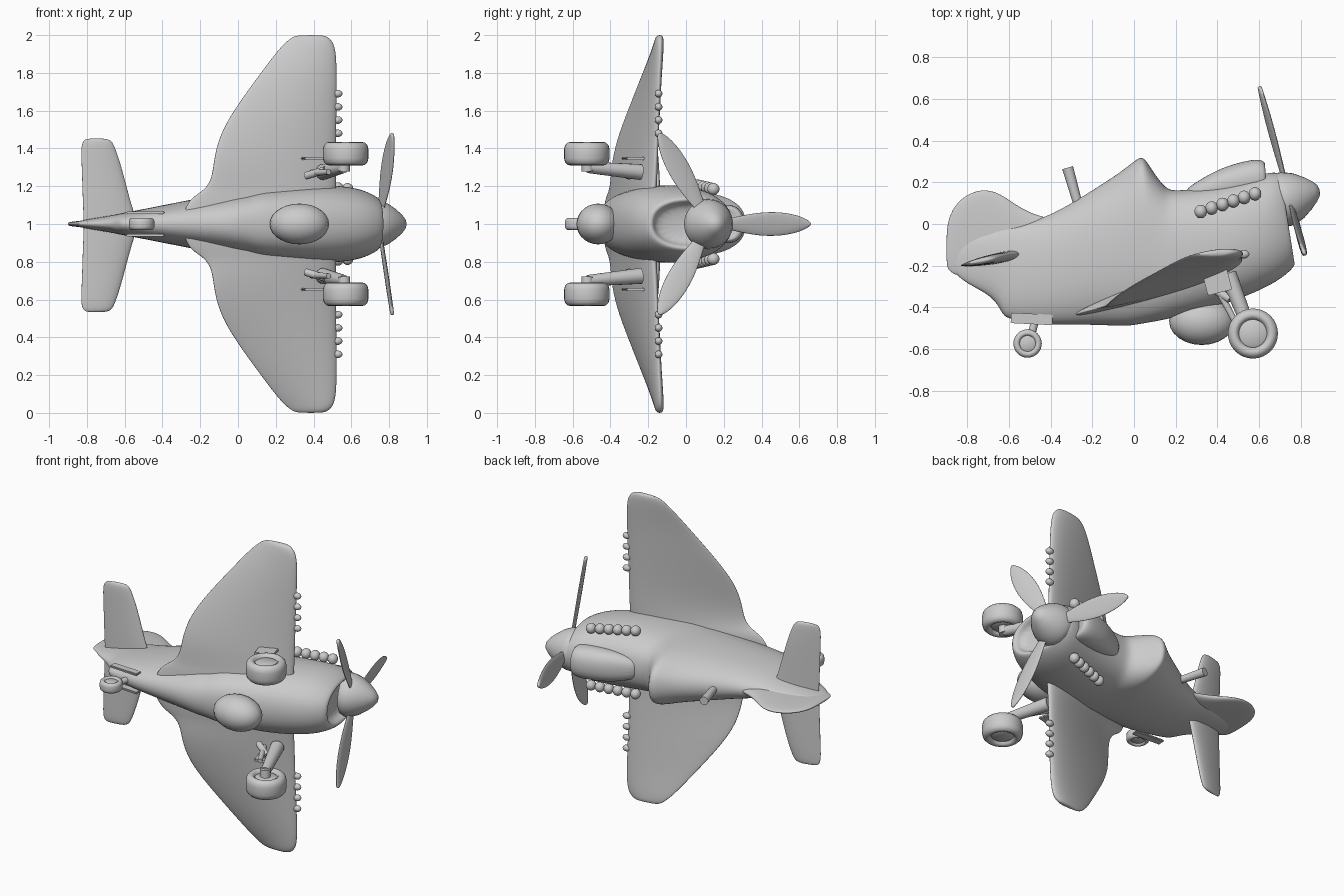
import bpy, bmesh, math
from mathutils import Vector, Matrix

if "Cube" in bpy.data.objects:
    bpy.data.objects.remove(bpy.data.objects["Cube"])

grey = bpy.data.materials.new("plain_grey")
grey.use_nodes = True
COLOUR = (0.6, 0.6, 0.6, 1)
grey.diffuse_color = COLOUR
grey.node_tree.nodes["Principled BSDF"].inputs["Base Color"].default_value = COLOUR


def finish(name, bm, subdiv=0, angle=40):
    bmesh.ops.recalc_face_normals(bm, faces=bm.faces)
    mesh = bpy.data.meshes.new(name)
    bm.to_mesh(mesh)
    bm.free()
    mesh.materials.append(grey)
    ob = bpy.data.objects.new(name, mesh)
    bpy.context.collection.objects.link(ob)
    if subdiv:
        mod = ob.modifiers.new("smooth", "SUBSURF")
        mod.levels = mod.render_levels = subdiv
    bpy.ops.object.select_all(action="DESELECT")
    ob.select_set(True)
    bpy.context.view_layer.objects.active = ob
    if subdiv:
        bpy.ops.object.shade_smooth()
    else:
        bpy.ops.object.shade_smooth_by_angle(angle=math.radians(angle))
    return ob


def loft(name, rings, subdiv=2):
    bm = bmesh.new()
    loops = [[bm.verts.new(p) for p in ring] for ring in rings]
    n = len(loops[0])
    for a, b in zip(loops, loops[1:]):
        for i in range(n):
            j = (i + 1) % n
            bm.faces.new((a[i], a[j], b[j], b[i]))
    bm.faces.new(loops[0])
    bm.faces.new(loops[-1])
    return finish(name, bm, subdiv)


def body_ring(xb, yb, xt, yt, w, power=2.3, n=20):
    """Upright rounded section leaning from (xb, yb) to (xt, yt)."""
    ring = []
    for i in range(n):
        a = math.tau * i / n
        c, s = math.cos(a), math.sin(a)
        u = math.copysign(abs(c) ** (2 / power), c)
        t = 0.5 + 0.5 * math.copysign(abs(s) ** (2 / power), s)
        ring.append((xb + (xt - xb) * t, yb + (yt - yb) * t, 1 + w * u))
    return ring


def wing_ring(z, lead, trail, thick, n=14):
    """Aerofoil section between leading and trailing (x, y) points."""
    le, te = Vector(lead), Vector(trail)
    d = te - le
    normal = Vector((d.y, -d.x)).normalized()
    ring = []
    for i in range(n):
        a = math.tau * i / n
        t = 0.5 - 0.5 * math.cos(a)
        p = le + d * t + normal * thick * math.sin(a) * (1.2 - 0.7 * t)
        ring.append((p.x, p.y, z))
    return ring


def sphere(name, pos, size):
    bm = bmesh.new()
    bmesh.ops.create_uvsphere(bm, u_segments=24, v_segments=14, radius=1)
    bmesh.ops.transform(bm, matrix=Matrix.Translation(pos) @ Matrix.Diagonal((*size, 1)), verts=bm.verts)
    return finish(name, bm, angle=60)


def rod(name, a, b, r1, r2):
    a, b = Vector(a), Vector(b)
    bm = bmesh.new()
    bmesh.ops.create_cone(bm, cap_ends=True, segments=16, radius1=r1, radius2=r2, depth=(b - a).length)
    rot = (b - a).to_track_quat("Z", "Y").to_matrix().to_4x4()
    bmesh.ops.transform(bm, matrix=Matrix.Translation((a + b) / 2) @ rot, verts=bm.verts)
    return finish(name, bm)


def turned(name, profile, matrix, steps=32):
    """Profile of (radius, height) spun about its own z axis."""
    bm = bmesh.new()
    vs = [bm.verts.new((r, 0, h)) for r, h in profile]
    es = [bm.edges.new(e) for e in zip(vs, vs[1:])]
    bmesh.ops.spin(bm, geom=vs + es, axis=(0, 0, 1), cent=(0, 0, 0), angle=math.tau, steps=steps)
    bmesh.ops.remove_doubles(bm, verts=bm.verts, dist=0.0005)
    bm.transform(matrix)
    return finish(name, bm, angle=50)


def plate(name, pos, size, tilt):
    bm = bmesh.new()
    bmesh.ops.create_cube(bm, size=1)
    m = Matrix.Translation(pos) @ Matrix.Rotation(tilt, 4, "Z") @ Matrix.Diagonal((*size, 1))
    bmesh.ops.transform(bm, matrix=m, verts=bm.verts)
    bmesh.ops.bevel(bm, geom=bm.edges[:], offset=0.004, segments=2, affect="EDGES")
    return finish(name, bm)


def wheel(name, pos, r, h):
    half = [(0, .75), (.5, .75), (.56, .66), (.62, .9), (.72, 1), (.85, .95), (.96, .72), (1, .4)]
    prof = half + [(a, -b) for a, b in reversed(half)]
    turned(name, [(a * r, b * h) for a, b in prof], Matrix.Translation(pos))


# Fuselage with the cockpit step and the open, sloping chin intake
loft("fuselage", [body_ring(*s) for s in (
    (-.88, -.22, -.88, -.12, .008), (-.8, -.29, -.8, -.06, .025), (-.67, -.35, -.68, -.03, .045),
    (-.63, -.44, -.64, -.01, .055), (-.6, -.46, -.55, .0, .065), (-.4, -.49, -.4, .04, .1),
    (-.2, -.485, -.2, .165, .14), (-.06, -.495, -.06, .255, .165), (.0, -.49, .01, .315, .175, 2.5),
    (.05, -.48, .045, .33, .18, 2.6), (.08, -.475, .075, .28, .185, 2.6), (.13, -.465, .15, .17, .19, 2.6),
    (.2, -.45, .2, .16, .195, 2.5), (.4, -.4, .4, .185, .21, 2.4), (.55, -.345, .55, .225, .205),
    (.68, -.285, .64, .25, .185), (.76, -.22, .69, .25, .15), (.775, -.19, .705, .24, .135),
    (.76, -.17, .7, .23, .115), (.7, -.16, .65, .2, .1))])

# Raised scoop over the nose
loft("nose_scoop", [body_ring(*s) for s in (
    (.24, .1, .24, .165, .05), (.32, .1, .32, .215, .08), (.42, .1, .42, .272, .1),
    (.55, .12, .55, .308, .105), (.62, .13, .61, .312, .1), (.64, .15, .635, .29, .085),
    (.62, .16, .62, .26, .06))])

# Tail fin
loft("tail_fin", [body_ring(*s) for s in (
    (-.9, -.2, -.9, -.04, .007), (-.885, -.23, -.885, .05, .012), (-.83, -.26, -.83, .13, .018),
    (-.73, -.25, -.73, .175, .02), (-.64, -.25, -.64, .15, .025), (-.55, -.2, -.55, .08, .03),
    (-.45, -.2, -.45, .035, .03), (-.38, -.15, -.38, .03, .02))])

# Main wing, mirrored across the centre line
half_wing = [
    (.0, (.53, -.17), (-.32, -.45), .06), (.13, (.53, -.17), (-.28, -.43), .06),
    (.17, (.53, -.165), (-.2, -.41), .055), (.23, (.53, -.16), (-.15, -.4), .05),
    (.33, (.53, -.155), (-.14, -.395), .045), (.47, (.53, -.15), (-.11, -.36), .042),
    (.62, (.53, -.145), (-.02, -.3), .04), (.78, (.53, -.14), (.1, -.235), .036),
    (.9, (.525, -.135), (.19, -.185), .032), (.96, (.51, -.135), (.245, -.16), .028),
    (.99, (.48, -.135), (.285, -.15), .022), (1.0, (.45, -.135), (.32, -.145), .01)]
stations = [(-s, *rest) for s, *rest in reversed(half_wing[1:])] + half_wing
loft("main_wing", [wing_ring(1 + s, *rest) for s, *rest in stations])

# Tailplane
half_tail = [(.0, (-.52, -.135), (-.82, -.2), .03), (.1, (-.56, -.145), (-.825, -.2), .028),
             (.3, (-.61, -.15), (-.83, -.2), .024), (.42, (-.65, -.16), (-.835, -.2), .02),
             (.45, (-.67, -.165), (-.82, -.195), .015), (.46, (-.7, -.17), (-.8, -.19), .006)]
stations = [(-s, *rest) for s, *rest in reversed(half_tail[1:])] + half_tail
loft("tailplane", [wing_ring(1 + s - .007, *rest) for s, *rest in stations])

# Spinner and three blades on a thrust line tilted upwards
axis = Vector((.965, .26, 0))
hub = Vector((.745, .125, 1))
prop = Matrix.Translation(hub) @ axis.to_track_quat("Z", "Y").to_matrix().to_4x4()
turned("spinner", [(0, -.06), (.12, -.06), (.132, -.03), (.128, .0), (.11, .045), (.08, .09),
                   (.05, .125), (.025, .145), (0, .15)], prop)
up = axis.cross(Vector((0, 0, 1))).normalized()
up = up if up.y > 0 else -up
for k in range(3):
    turn = Matrix.Rotation(k * math.tau / 3, 3, axis)
    span = turn @ up
    chord = Matrix.Rotation(math.radians(12), 3, span) @ span.cross(axis)
    thin = span.cross(chord)
    rings = []
    for r, w in ((.05, .025), (.12, .035), (.2, .055), (.3, .07), (.4, .068), (.49, .048), (.54, .022), (.555, .006)):
        rings.append([hub + span * r + chord * w * math.cos(a) + thin * .011 * math.sin(a)
                      for a in (math.tau * i / 10 for i in range(10))])
    loft(f"propeller_blade_{k + 1}", rings)

# Belly tank and aerial mast
sphere("belly_tank", (.325, -.465, 1), (.157, .115, .108))
rod("aerial_mast", (-.27, .1, 1), (-.318, .27, 1), .022, .027)

for side, s in (("left", 1), ("right", -1)):
    # Exhaust stubs and wing guns
    for i in range(6):
        t = i / 5
        sphere(f"{side}_exhaust_{i + 1}", (.32 + .26 * t, .06 + .085 * t, 1 + s * (.205 - .02 * t)), (.03, .032, .032))
    for i in range(4):
        sphere(f"{side}_wing_gun_{i + 1}", (.527, -.145, 1 + s * (.48 + .07 * i)), (.026, .02, .02))
    # Main landing gear
    wheel(f"{side}_main_wheel", (.57, -.525, 1 + s * .372), .12, .062)
    rod(f"{side}_gear_leg", (.45, -.24, 1 + s * .275), (.56, -.52, 1 + s * .3), .042, .03)
    rod(f"{side}_axle", (.56, -.52, 1 + s * .28), (.565, -.525, 1 + s * .36), .032, .032)
    rod(f"{side}_gear_brace", (.39, -.29, 1 + s * .27), (.48, -.46, 1 + s * .275), .018, .014)
    rod(f"{side}_gear_cross_link", (.36, -.3, 1 + s * .255), (.46, -.36, 1 + s * .285), .02, .02)
    plate(f"{side}_gear_door", (.4, -.28, 1 + s * .347), (.12, .1, .015), .25)
    # Tail wheel doors
    plate(f"{side}_tail_door", (-.49, -.455, 1 + s * .06), (.2, .05, .014), -.05)

# Tail wheel
wheel("tail_wheel", (-.51, -.573, 1), .068, .032)
rod("tail_wheel_leg", (-.47, -.45, 1), (-.5, -.56, 1), .018, .02)
